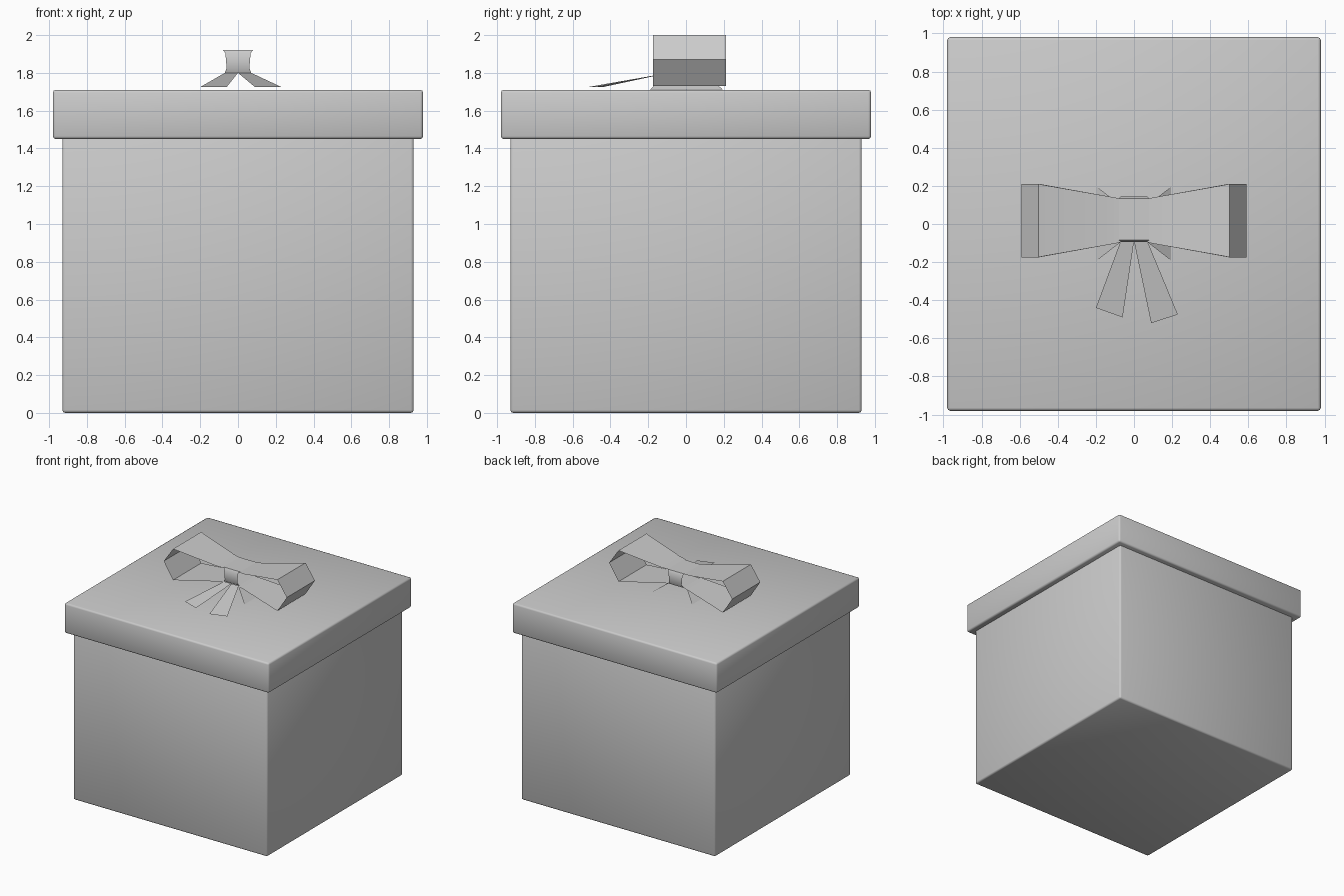
import bpy
import bmesh

if "Cube" in bpy.data.objects:
    bpy.data.objects.remove(bpy.data.objects["Cube"])


def finish(name, bm, angle=0.6):
    me = bpy.data.meshes.new(name)
    bm.to_mesh(me)
    bm.free()
    ob = bpy.data.objects.new(name, me)
    bpy.context.collection.objects.link(ob)
    bpy.ops.object.select_all(action='DESELECT')
    ob.select_set(True)
    bpy.context.view_layer.objects.active = ob
    bpy.ops.object.shade_smooth_by_angle(angle=angle)
    return ob


def block(name, half, z0, z1, bevel):
    bm = bmesh.new()
    bmesh.ops.create_cube(bm, size=1)
    for v in bm.verts:
        v.co = (v.co.x * 2 * half, v.co.y * 2 * half, z0 + (v.co.z + 0.5) * (z1 - z0))
    bmesh.ops.bevel(bm, geom=bm.edges[:], offset=bevel, segments=2, profile=0.5, affect='EDGES')
    return finish(name, bm, 1.0)


def strip(name, rows, closed=False):
    """Ribbon surface through rows of two edge points."""
    bm = bmesh.new()
    vs = [[bm.verts.new(p) for p in r] for r in rows]
    n = len(vs)
    for i in range(n if closed else n - 1):
        a, b = vs[i], vs[(i + 1) % n]
        bm.faces.new((a[0], a[1], b[1], b[0]))
    return finish(name, bm)


# Box and lid
block("box_body", 0.93, 0.0, 1.47, 0.015)
block("lid", 0.98, 1.45, 1.71, 0.015)

# Bow loops: x, z, half width, tapering to the knot
loop = [(0.07, 1.92, 0.115), (0.14, 1.927, 0.128), (0.48, 1.995, 0.188), (0.50, 2.0, 0.193),
        (0.59, 1.87, 0.193), (0.50, 1.73, 0.193), (0.14, 1.79, 0.128), (0.07, 1.80, 0.115)]
for side, s in (("left", -1), ("right", 1)):
    strip(side + "_bow_loop", [((s * x, 0.018 - w, z), (s * x, 0.018 + w, z)) for x, z, w in loop])
    # Short ribbon foot under each loop
    strip(side + "_bow_foot", [((s * 0.07, -0.095, 1.80), (s * 0.07, 0.1, 1.80)),
                               ((s * 0.195, -0.192, 1.711), (s * 0.195, 0.195, 1.711))])

# Knot band around the middle: y, z, half width
knot = [(-0.085, 1.922, 0.08), (-0.095, 1.905, 0.067), (-0.095, 1.825, 0.06), (-0.085, 1.80, 0.07),
        (0.135, 1.80, 0.07), (0.145, 1.825, 0.06), (0.145, 1.905, 0.067), (0.135, 1.922, 0.08)]
strip("knot", [((-w, y, z), (w, y, z)) for y, z, w in knot], True)

# Ribbon tails
strip("left_tail", [((-0.07, -0.09, 1.80), (0, -0.09, 1.80)),
                    ((-0.2, -0.44, 1.725), (-0.06, -0.49, 1.725))])
strip("right_tail", [((0, -0.09, 1.80), (0.07, -0.09, 1.80)),
                     ((0.09, -0.52, 1.725), (0.23, -0.475, 1.725))])
